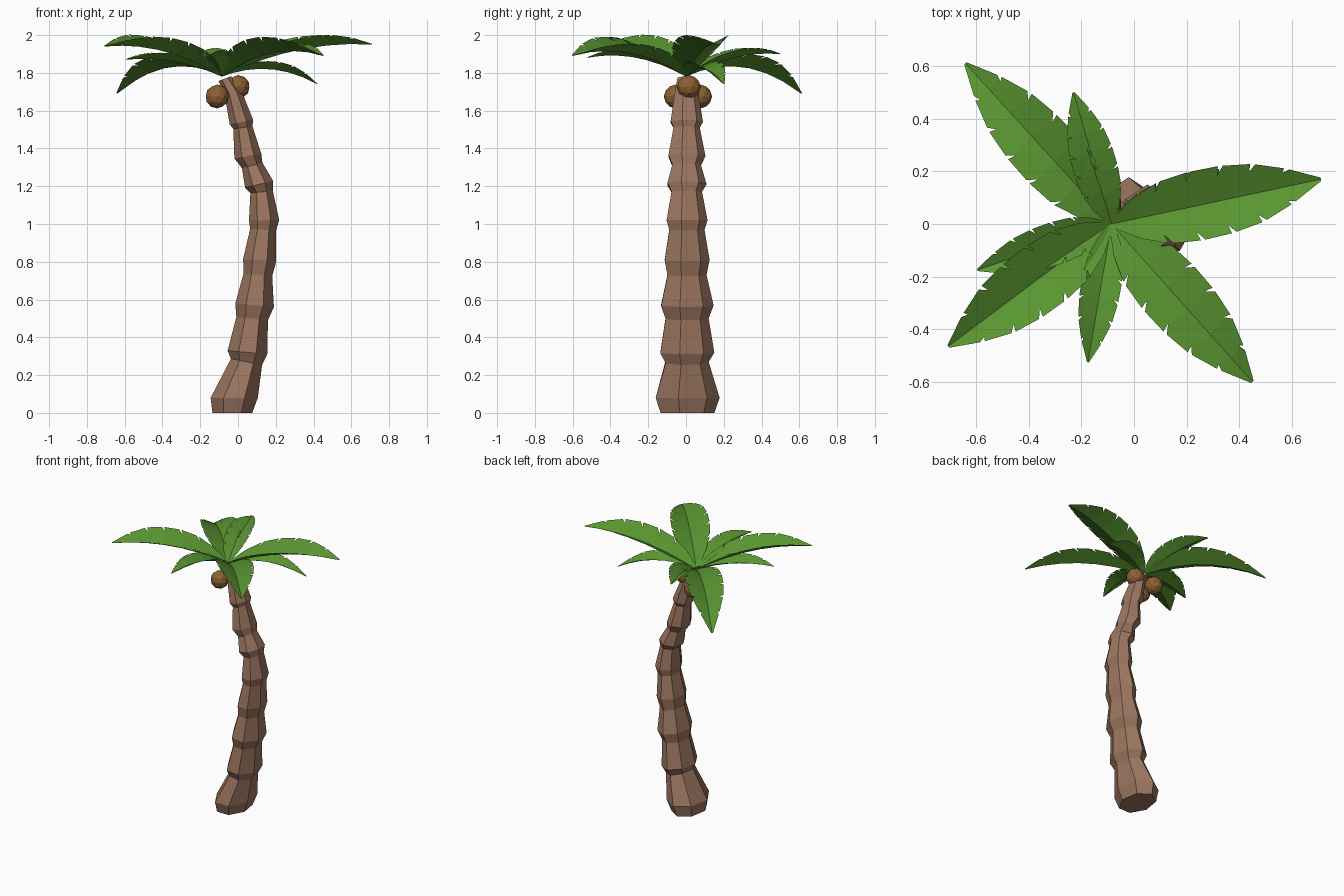
import bpy, bmesh
from math import sin, cos, pi, atan2
from mathutils import Vector

if "Cube" in bpy.data.objects:
    bpy.data.objects.remove(bpy.data.objects["Cube"])


def material(name, rgb):
    m = bpy.data.materials.new(name)
    m.diffuse_color = (*rgb, 1)
    m.use_nodes = True
    m.node_tree.nodes["Principled BSDF"].inputs["Base Color"].default_value = m.diffuse_color
    return m


BARK = material("bark", (0.33, 0.18, 0.115))
LEAF = material("leaf", (0.10, 0.30, 0.03))
SHELL = material("shell", (0.27, 0.12, 0.035))


def finish(bm, name, mat):
    bmesh.ops.recalc_face_normals(bm, faces=bm.faces)
    me = bpy.data.meshes.new(name)
    bm.to_mesh(me)
    bm.free()
    me.materials.append(mat)
    ob = bpy.data.objects.new(name, me)
    bpy.context.collection.objects.link(ob)
    return ob


# Trunk: seven-sided flattened rings (centre x, z, radius) with stepped bulges
RINGS = [(-.03, 0, .15), (-.02, .08, .178), (.045, .27, .12), (.05, .32, .15),
         (.075, .50, .12), (.088, .57, .146), (.105, .73, .109), (.115, .81, .125),
         (.133, .97, .098), (.138, 1.02, .114), (.125, 1.17, .085), (.112, 1.21, .109),
         (.075, 1.31, .080), (.052, 1.36, .103), (.026, 1.51, .073), (.018, 1.54, .09),
         (-.025, 1.69, .066), (-.07, 1.77, .05)]
bm = bmesh.new()
loops = []
for i, (cx, cz, r) in enumerate(RINGS):
    a, b = RINGS[max(i - 1, 0)], RINGS[min(i + 1, len(RINGS) - 1)]
    tilt = 0.7 * atan2(b[0] - a[0], b[1] - a[1]) if i > 1 else 0
    loop = []
    for k in range(7):
        ang = pi / 2 + k * 2 * pi / 7
        ox = 0.72 * r * cos(ang)
        loop.append(bm.verts.new((cx + ox * cos(tilt), r * sin(ang), cz - ox * sin(tilt))))
    loops.append(loop)
for lo, hi in zip(loops, loops[1:]):
    for k in range(7):
        j = (k + 1) % 7
        bm.faces.new((lo[k], lo[j], hi[j], hi[k]))
bm.faces.new(loops[0])
bm.faces.new(loops[-1])
finish(bm, "trunk", BARK)

# Coconuts under the crown
for i, pos in enumerate([(0, .015, 1.725), (-.11, -.055, 1.675), (-.11, .075, 1.675)]):
    bm = bmesh.new()
    bmesh.ops.create_icosphere(bm, subdivisions=2, radius=.063)
    bmesh.ops.translate(bm, verts=bm.verts, vec=pos)
    finish(bm, f"coconut_{i + 1}", SHELL)

# Fronds: gutter-shaped blades with torn notches along both edges
BASE = Vector((-.085, 0, 1.78))
WIDTH = [(0, .1), (.12, .6), (.25, .92), (.4, 1.02), (.55, 1), (.7, .86), (.85, .52), (1, .05)]


def width(t):
    for (t0, w0), (t1, w1) in zip(WIDTH, WIDTH[1:]):
        if t <= t1:
            return w0 + (w1 - w0) * (t - t0) / (t1 - t0)
    return WIDTH[-1][1]


def frond(name, tip, mid_z, half, lift_right, lift_left):
    tip = Vector(tip)
    run = Vector((tip.x - BASE.x, tip.y - BASE.y, 0))
    side = Vector((-run.y, run.x, 0)).normalized()
    lift = {-1: lift_right, 0: 0, 1: lift_left}

    def point(t, s, f):
        z = (BASE.z * (1 - t) * (1 - 2 * t) + mid_z * 4 * t * (1 - t) + tip.z * t * (2 * t - 1))
        w = half * width(t) * f
        return Vector((BASE.x + run.x * t, BASE.y + run.y * t, z + lift[s] * w)) + side * (s * w)

    bm = bmesh.new()
    ts = [t for t, _ in WIDTH]
    rib = [bm.verts.new(point(t, 0, 0)) for t in ts]
    last = len(ts) - 1
    for s in (-1, 1):
        # each section boundary: cut point shared, outer corners split
        cuts, before, after = [], [], []
        for i, t in enumerate(ts):
            if 1 < i < last:
                cuts.append(bm.verts.new(point(t - .02, s, .74)))
                before.append(bm.verts.new(point(t - .008, s, 1)))
                after.append(bm.verts.new(point(t + .014, s, 1)))
            else:
                v = bm.verts.new(point(t, s, 1))
                cuts.append(None)
                before.append(v)
                after.append(v)
        for i in range(last):
            loop = [rib[i], rib[i + 1], cuts[i + 1], before[i + 1], after[i], cuts[i]]
            bm.faces.new([v for v in loop if v])
    finish(bm, name, LEAF)


# tip, mid-rib height, half width, edge lift on each side
FRONDS = [((-.64, .61, 1.69), 1.83, .125, .5, .45), ((.71, .17, 1.95), 1.92, .13, .5, .5),
          ((.45, -.60, 1.89), 1.905, .125, .65, .35), ((-.705, -.465, 1.94), 1.915, .125, .6, .5),
          ((-.23, .50, 1.90), 1.88, .083, .5, .5), ((-.175, -.525, 1.88), 1.88, .075, .5, .5),
          ((-.595, -.175, 1.87), 1.86, .08, .5, .5), ((.42, .20, 1.74), 1.82, .08, .5, .5)]
for i, args in enumerate(FRONDS):
    frond(f"frond_{i + 1}", *args)
